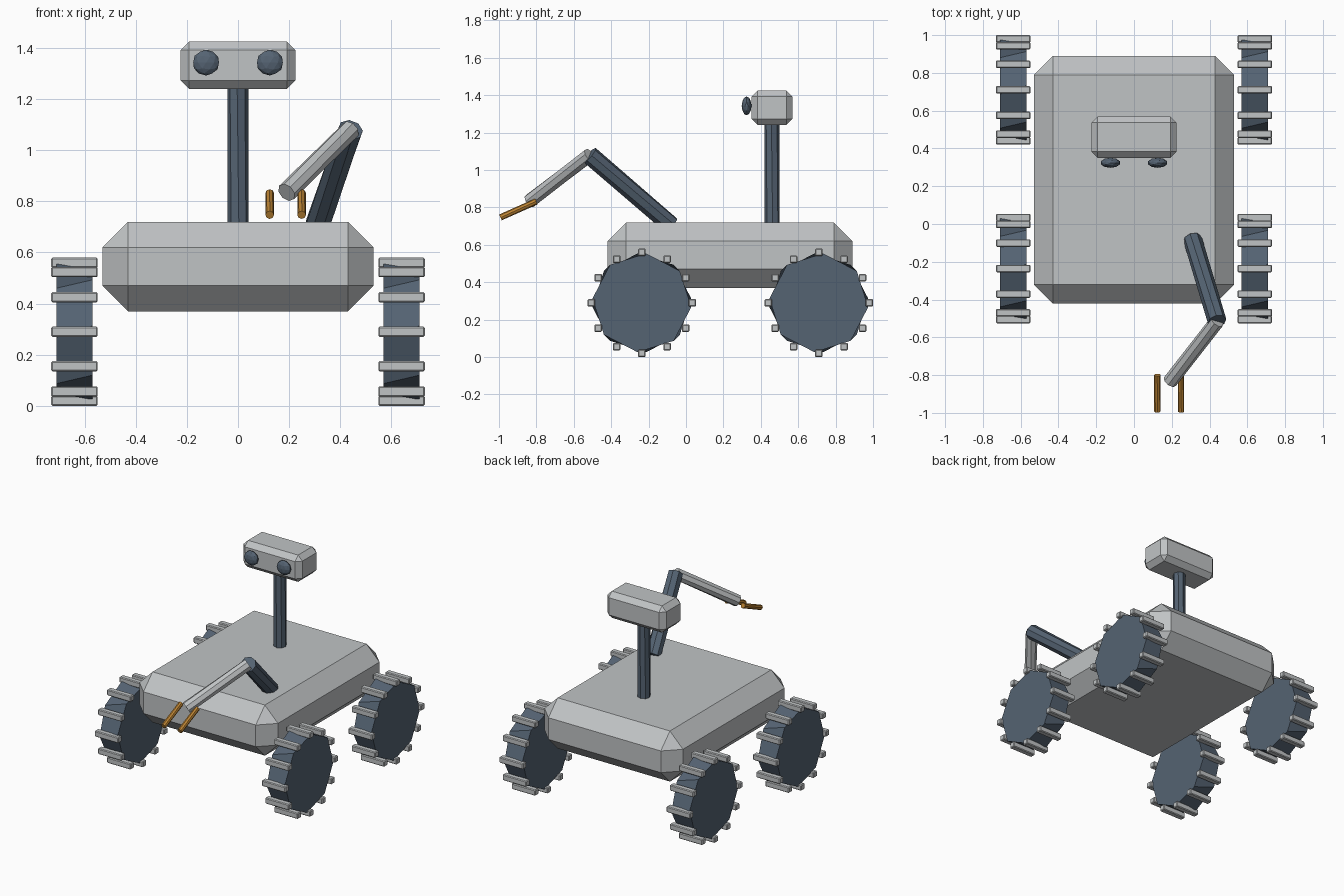
import bpy, bmesh, math
from mathutils import Vector, Matrix

cube = bpy.data.objects.get("Cube")
if cube:
    bpy.data.objects.remove(cube, do_unlink=True)


def material(name, rgb):
    m = bpy.data.materials.new(name)
    m.use_nodes = True
    colour = (*rgb, 1.0)
    m.diffuse_color = colour
    m.node_tree.nodes["Principled BSDF"].inputs["Base Color"].default_value = colour
    return m


grey = material("light_grey", (0.53, 0.55, 0.56))
slate = material("slate_blue", (0.09, 0.125, 0.17))
amber = material("amber", (0.53, 0.24, 0.035))


def finish(bm, name, mat):
    bmesh.ops.recalc_face_normals(bm, faces=bm.faces)
    mesh = bpy.data.meshes.new(name)
    bm.to_mesh(mesh)
    bm.free()
    mesh.materials.append(mat)
    obj = bpy.data.objects.new(name, mesh)
    bpy.context.collection.objects.link(obj)
    return obj


def add_box(bm, centre, size, bevel):
    """Box with flat chamfered edges, added to an existing bmesh."""
    part = bmesh.new()
    bmesh.ops.create_cube(part, size=1)
    bmesh.ops.scale(part, vec=size, verts=part.verts)
    bmesh.ops.bevel(part, geom=part.edges[:], offset=bevel, segments=1,
                    affect='EDGES', profile=0.5)
    bmesh.ops.translate(part, vec=centre, verts=part.verts)
    temp = bpy.data.meshes.new("temp")
    part.to_mesh(temp)
    part.free()
    bm.from_mesh(temp)
    bpy.data.meshes.remove(temp)


def box(name, centre, size, bevel, mat):
    bm = bmesh.new()
    add_box(bm, centre, size, bevel)
    return finish(bm, name, mat)


def rod(name, start, end, radius, mat, twist=5):
    """Eight-sided rod between two points, its ends turned slightly apart."""
    a, b = Vector(start), Vector(end)
    axis = b - a
    bm = bmesh.new()
    bmesh.ops.create_cone(bm, cap_ends=True, segments=8, radius1=radius,
                          radius2=radius, depth=axis.length)
    for side in (-1, 1):
        ring = [v for v in bm.verts if v.co.z * side > 0]
        turn = Matrix.Rotation(math.radians(-side * twist), 3, 'Z')
        bmesh.ops.rotate(bm, verts=ring, cent=(0, 0, 0), matrix=turn)
    place = Matrix.Translation((a + b) / 2) @ axis.to_track_quat('Z', 'Y').to_matrix().to_4x4()
    bmesh.ops.transform(bm, matrix=place, verts=bm.verts)
    return finish(bm, name, mat)


# Chassis, mast and head
box("chassis", (0, 0.235, 0.545), (1.06, 1.31, 0.35), 0.1, grey)
rod("mast", (0, 0.46, 0.68), (0, 0.46, 1.27), 0.041, slate)
box("head", (0, 0.46, 1.333), (0.45, 0.22, 0.185), 0.033, grey)

# Eyes: flattened faceted balls
for side, x in (("right", -0.125), ("left", 0.125)):
    bm = bmesh.new()
    bmesh.ops.create_icosphere(bm, subdivisions=2, radius=0.053)
    bmesh.ops.scale(bm, vec=(1, 0.5, 0.95), verts=bm.verts)
    bmesh.ops.translate(bm, vec=(x, 0.324, 1.343), verts=bm.verts)
    finish(bm, side + "_eye", slate)

# Wheels with twelve upright tread blocks each
wheel_z, tread_ring, treads = 0.29, 0.27, 12
for side, x in (("right", -0.64), ("left", 0.64)):
    for end, y in (("front", -0.236), ("rear", 0.71)):
        rod(f"{end}_{side}_wheel", (x - 0.07, y, wheel_z), (x + 0.07, y, wheel_z),
            0.265, slate)
        bm = bmesh.new()
        for i in range(treads):
            angle = math.tau * i / treads
            centre = (x, y + tread_ring * math.cos(angle),
                      wheel_z + tread_ring * math.sin(angle))
            add_box(bm, centre, (0.182, 0.04, 0.04), 0.005)
        finish(bm, f"{end}_{side}_treads", grey)

# Arm with two gripper fingers
shoulder, elbow, wrist = (0.31, -0.08, 0.705), (0.44, -0.515, 1.08), (0.19, -0.835, 0.835)
rod("upper_arm", shoulder, elbow, 0.05, slate)
rod("forearm", elbow, wrist, 0.039, grey)
for side, x in (("right", 0.124), ("left", 0.249)):
    rod(side + "_finger", (x, -0.8, 0.832), (x, -0.992, 0.747), 0.017, amber)
